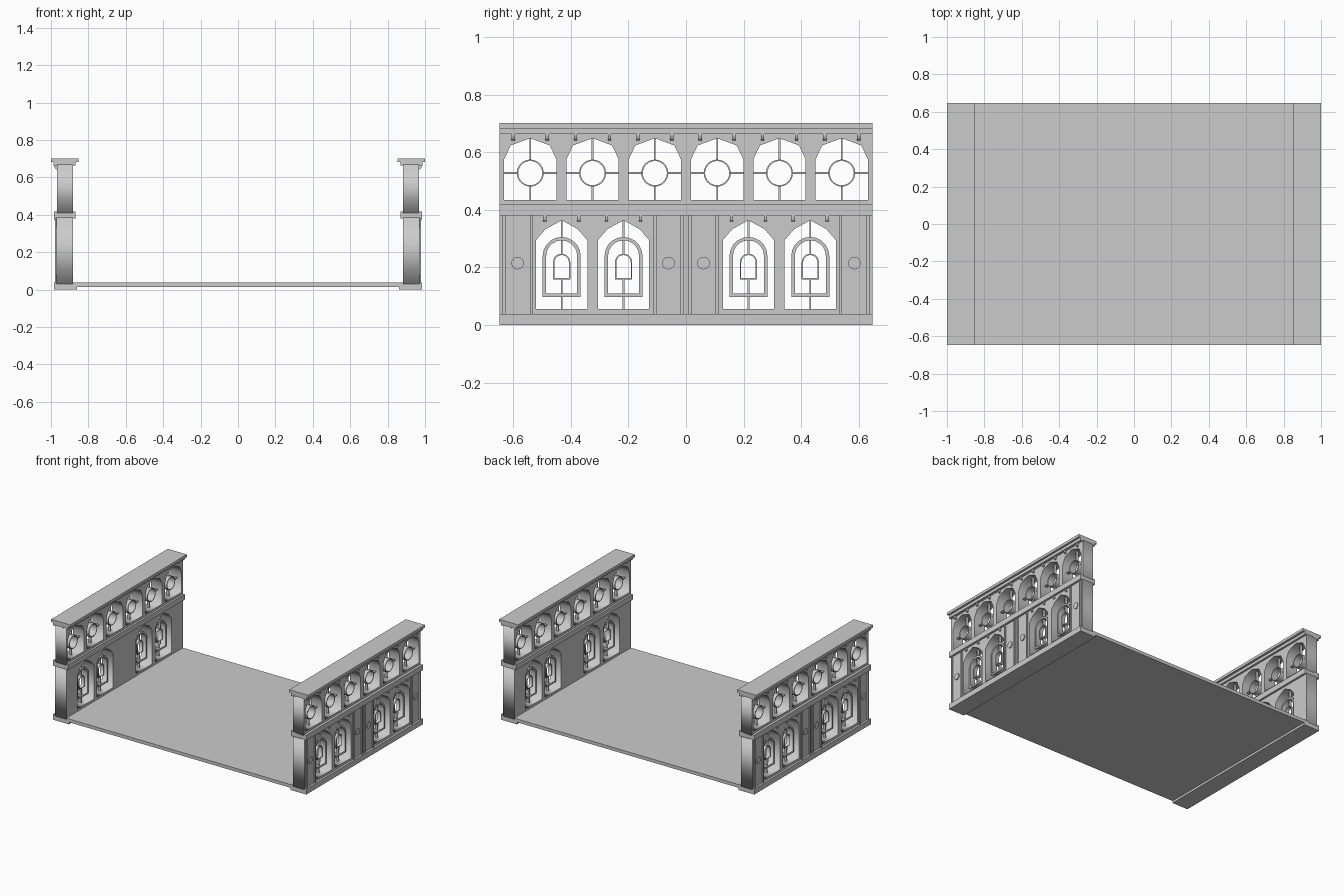
import bpy, math
from mathutils import Matrix

if "Cube" in bpy.data.objects:
    bpy.data.objects.remove(bpy.data.objects["Cube"])

COL = bpy.context.collection
TO_SIDE = Matrix(((0, 0, 1, 0), (1, 0, 0, 0), (0, 1, 0, 0), (0, 0, 0, 1)))  # profile (y, z), depth x


def finish(name, mesh, mirror=True):
    ob = bpy.data.objects.new(name, mesh)
    COL.objects.link(ob)
    if mirror:  # second wall on the other side
        ob.modifiers.new("mirror", "MIRROR").use_axis = (True, False, False)
    return ob


def plate(name, loops, x0, x1):
    """Flat plate in the YZ plane with nested loops as holes, from x0 to x1."""
    cu = bpy.data.curves.new(name + "_profile", "CURVE")
    cu.dimensions = "2D"
    cu.fill_mode = "BOTH"
    cu.extrude = (x1 - x0) / 2
    for pts in loops:
        sp = cu.splines.new("POLY")
        sp.points.add(len(pts) - 1)
        for p, (a, b) in zip(sp.points, pts):
            p.co = (a, b, 0, 1)
        sp.use_cyclic_u = True
    tmp = bpy.data.objects.new("tmp", cu)
    COL.objects.link(tmp)
    deps = bpy.context.evaluated_depsgraph_get()
    me = bpy.data.meshes.new_from_object(tmp.evaluated_get(deps))
    bpy.data.objects.remove(tmp)
    me.transform(Matrix.Translation(((x0 + x1) / 2, 0, 0)) @ TO_SIDE)
    return finish(name, me)


def box(name, x, y, z, mirror=True):
    me = bpy.data.meshes.new(name)
    v = [(a, b, c) for a in x for b in y for c in z]
    me.from_pydata(v, [], [(0, 1, 3, 2), (4, 6, 7, 5), (0, 4, 5, 1),
                           (2, 3, 7, 6), (0, 2, 6, 4), (1, 5, 7, 3)])
    return finish(name, me, mirror)


def rect(y0, y1, z0, z1):
    return [(y0, z0), (y1, z0), (y1, z1), (y0, z1)]


def faceted_arch(c, z0, half):
    """Opening outline from the right-hand head points, mirrored about c."""
    right = [(c + a, z) for a, z in half]
    left = [(c - a, z) for a, z in reversed(half[:-1])]
    w = half[0][0]
    return [(c - w, z0), (c + w, z0)] + right + left


def round_arch(c, w, z0, top, n=10):
    zs = top - w
    arc = [(c + w * math.cos(math.pi * i / n), zs + w * math.sin(math.pi * i / n))
           for i in range(n + 1)]
    return [(c - w, z0), (c + w, z0)] + arc


def circle(c, z, r, n=24):
    return [(c + r * math.cos(2 * math.pi * i / n), z + r * math.sin(2 * math.pi * i / n))
            for i in range(n)]


L = 0.648
LOW = [-0.432, -0.217, 0.217, 0.432]
UP = [0.2165 * (i - 2.5) for i in range(6)]
low_head = [(0.089, 0.295), (0.056, 0.333), (0, 0.364)]
up_head = [(0.091, 0.575), (0.068, 0.624), (0, 0.649)]

# floor
box("floor", (-0.88, 0.88), (-L, L), (0.015, 0.038), False)

# walls with window openings
plate("lower_wall", [rect(-L, L, 0.03, 0.385)] +
      [faceted_arch(c, 0.055, low_head) for c in LOW], 0.882, 0.97)
plate("upper_wall", [rect(-L, L, 0.41, 0.67)] +
      [faceted_arch(c, 0.434, up_head) for c in UP], 0.882, 0.967)

# plinth, string course and cornice
box("plinth", (0.862, 0.985), (-L, L), (0, 0.038))
box("string_course", (0.868, 0.985), (-L, L), (0.38, 0.418))
box("cornice_lower", (0.868, 0.986), (-L, L), (0.663, 0.685))
box("cornice_top", (0.852, 1.0), (-L, L), (0.683, 0.702))

# upper tracery: ring held by four bars
for c in UP:
    z, r, t = 0.528, 0.047, 0.003
    plate("window_ring", [circle(c, z, r), circle(c, z, r - 0.005)], 0.9, 0.95)
    for z0, z1 in ((0.43, z - r + 0.002), (z + r - 0.002, 0.648)):
        box("ring_bar", (0.915, 0.935), (c - t, c + t), (z0, z1))
    for s in (-1, 1):
        ys = sorted((c + s * (r - 0.002), c + s * 0.093))
        box("ring_bar", (0.915, 0.935), ys, (z - t, z + t))

# lower tracery: two nested arched frames on a central mullion
for c in LOW:
    plate("window_frame", [round_arch(c, 0.066, 0.098, 0.306),
                           round_arch(c, 0.054, 0.11, 0.294)], 0.905, 0.945)
    plate("window_inner_frame", [round_arch(c, 0.03, 0.158, 0.248),
                                 round_arch(c, 0.025, 0.163, 0.243)], 0.912, 0.938)
    for z0, z1 in ((0.05, 0.1), (0.108, 0.16), (0.246, 0.296), (0.304, 0.364)):
        box("mullion", (0.915, 0.935), (c - 0.003, c + 0.003), (z0, z1))


# quarter-round brackets under the cornice and string course
def bracket(y, top, x0, depth, h, w=0.0055):
    prof = [(x0 - 0.01, top), (x0 - 0.01, top - h), (x0 + depth * 0.35, top - h),
            (x0 + depth * 0.8, top - h * 0.7), (x0 + depth, top - h * 0.3), (x0 + depth, top)]
    n = len(prof)
    verts = [(x, y + s * w, z) for s in (-1, 1) for x, z in prof]
    faces = [tuple(range(n)), tuple(range(2 * n - 1, n - 1, -1))]
    faces += [(i, i + n, (i + 1) % n + n, (i + 1) % n) for i in range(n)]
    me = bpy.data.meshes.new("bracket")
    me.from_pydata(verts, [], faces)
    finish("bracket", me)


for centres, top, x0, d in ((UP, 0.664, 0.967, 0.015), (LOW, 0.381, 0.97, 0.011)):
    for c in centres:
        for s in (-1, 1):
            bracket(c + s * 0.059, top, x0, d, 0.022)

# vertical strips and medallions on the solid bays
for s in (-1, 1):
    for y in (0.014, 0.108, 0.537, 0.632):
        box("wall_strip", (0.965, 0.979), sorted((s * (y - 0.005), s * (y + 0.005))), (0.03, 0.385))
    for y in (0.061, 0.585):
        plate("medallion", [circle(s * y, 0.215, 0.022, 16)], 0.965, 0.976)
